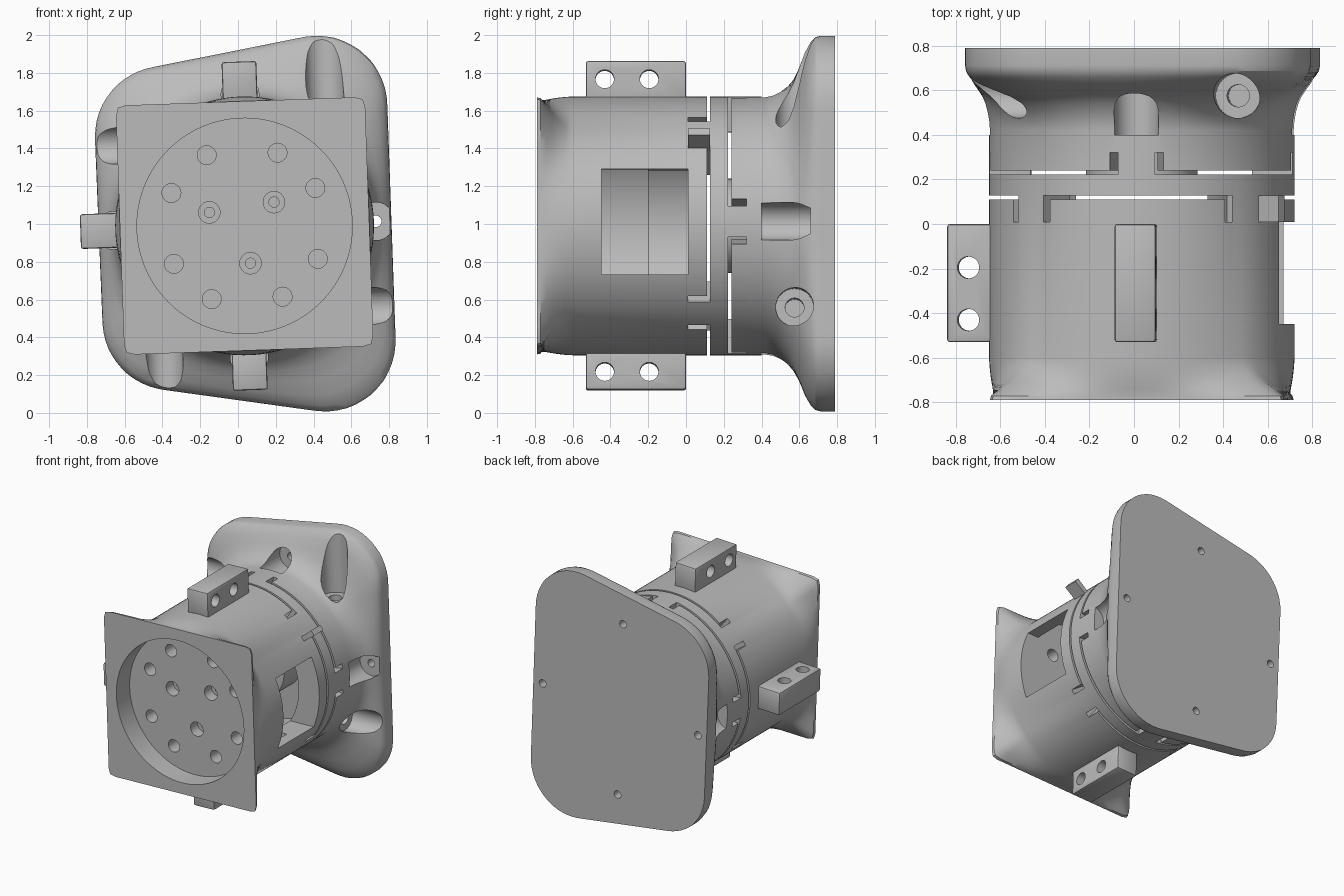
import bpy, bmesh, math
from mathutils import Vector, Matrix
from mathutils.geometry import intersect_line_line_2d

if "Cube" in bpy.data.objects:
    bpy.data.objects.remove(bpy.data.objects["Cube"], do_unlink=True)

TILT = math.radians(2)
CENTRE = Vector((0.035, 0, 0.99))
FRAME = Matrix.Translation(CENTRE) @ Matrix.Rotation(-TILT, 4, 'Y')
SEG = 144
R = 0.685

grey = bpy.data.materials.new("plain grey")
grey.use_nodes = True
grey.diffuse_color = (0.5, 0.5, 0.5, 1)
grey.node_tree.nodes["Principled BSDF"].inputs["Base Color"].default_value = (0.5, 0.5, 0.5, 1)


def finish(bm, name):
    """Turn a bmesh built around the y axis into a placed object."""
    bm.transform(FRAME)
    bmesh.ops.recalc_face_normals(bm, faces=bm.faces[:])
    mesh = bpy.data.meshes.new(name)
    bm.to_mesh(mesh)
    bm.free()
    mesh.materials.append(grey)
    ob = bpy.data.objects.new(name, mesh)
    bpy.context.collection.objects.link(ob)
    return ob


def spin(k):
    return Matrix.Rotation(k * math.pi / 2, 4, 'Y')


def polar(r, a, y):
    return Vector((r * math.cos(a), y, r * math.sin(a)))


def loft(bm, rings):
    """Skin closed rings of points and cap both ends."""
    rows = [[bm.verts.new(p) for p in ring] for ring in rings]
    for a, b in zip(rows, rows[1:]):
        for i in range(len(a)):
            j = (i + 1) % len(a)
            bm.faces.new((a[i], a[j], b[j], b[i]))
    bm.faces.new(rows[0])
    bm.faces.new(rows[-1])


def lathe(bm, profile, offset=(0, 0, 0), seg=SEG, turn=Matrix()):
    loft(bm, [[turn @ (polar(r, 2 * math.pi * i / seg, y) + Vector(offset))
               for i in range(seg)] for r, y in profile])


def box(bm, lo, hi, turn=Matrix()):
    lo, hi = Vector(lo), Vector(hi)
    m = turn @ Matrix.Translation((lo + hi) / 2) @ Matrix.Diagonal((*(hi - lo), 1))
    return bmesh.ops.create_cube(bm, size=1, matrix=m)["verts"]


def sector(bm, mid, half, y0, y1, r0=0.45, r1=0.8):
    """Arc-shaped block, angles in degrees."""
    n = max(2, int(half))
    rings = []
    for i in range(n + 1):
        a = math.radians(mid - half + 2 * half * i / n)
        rings.append([polar(r, a, y) for r, y in ((r0, y0), (r1, y0), (r1, y1), (r0, y1))])
    loft(bm, rings)


def cut(ob, bm, name):
    cutter = finish(bm, name)
    cutter.hide_render = True
    mod = ob.modifiers.new(name, 'BOOLEAN')
    mod.operation, mod.solver, mod.object = 'DIFFERENCE', 'EXACT', cutter
    bpy.context.view_layer.objects.active = ob
    bpy.ops.object.modifier_apply(modifier=mod.name)
    bpy.data.objects.remove(cutter, do_unlink=True)


def shade(ob):
    bpy.ops.object.select_all(action='DESELECT')
    ob.select_set(True)
    bpy.context.view_layer.objects.active = ob
    bpy.ops.object.shade_smooth_by_angle(angle=math.radians(30))


def rounded(corners, radius, steps=10):
    """Outline of a polygon with filleted corners."""
    out = []
    for i, c in enumerate(corners):
        u = (corners[i - 1] - c).normalized()
        v = (corners[(i + 1) % len(corners)] - c).normalized()
        half = u.angle(v) / 2
        mid = c + (u + v).normalized() * radius / math.sin(half)
        reach = radius / math.tan(half)
        a, b = c + u * reach - mid, c + v * reach - mid
        out += [mid + a.lerp(b, k / steps).normalized() * radius for k in range(steps + 1)]
    return out


def radii(outline):
    """Distance from the axis to the outline at every step of angle."""
    result = []
    for i in range(SEG):
        a = 2 * math.pi * i / SEG
        far = Vector((math.cos(a), math.sin(a))) * 5
        hits = [intersect_line_line_2d(Vector((0, 0)), far, p, q)
                for p, q in zip(outline, outline[1:] + outline[:1])]
        result.append(max(h.length for h in hits if h))
    return result


# Housing: square front flange, round barrel, irregular rear plate
S = 0.66
square = radii(rounded([Vector(c) for c in ((S, S), (-S, S), (-S, -S), (S, -S))], 0.04))
to_local = Matrix.Rotation(-TILT, 2)
plate = radii(rounded([to_local @ Vector((x - CENTRE.x, z - CENTRE.z)) for x, z in
                       ((0.775, 2.075), (-0.77, 1.767), (-0.705, 0.165), (0.85, -0.05))], 0.37))
front_blend = [(-0.79, 1), (-0.77, 0.97), (-0.74, 0.72), (-0.71, 0.47), (-0.68, 0.28),
               (-0.64, 0.1), (-0.6, 0)]
rear_blend = [(0.42, 0), (0.46, 0.03), (0.5, 0.1), (0.54, 0.21), (0.57, 0.34), (0.6, 0.54),
              (0.63, 0.76), (0.66, 0.91), (0.685, 0.98), (0.71, 1), (0.79, 1)]
rings = []
for blend, shape in ((front_blend, square), (rear_blend, plate)):
    for y, w in blend:
        rings.append([polar(R + (shape[i] - R) * w, 2 * math.pi * i / SEG, y) for i in range(SEG)])
bm = bmesh.new()
loft(bm, rings)
housing = finish(bm, "housing")

# Front pocket and stepped bore
bm = bmesh.new()
lathe(bm, [(0.57, -0.9), (0.57, -0.62)])
lathe(bm, [(0.6, -0.45), (0.6, -0.2), (0.5, -0.2), (0.5, 0.42)])
cut(housing, bm, "bore_cutter")

# Side window
bm = bmesh.new()
box(bm, (0.3, -0.448, -0.28), (0.9, 0.01, 0.28))
cut(housing, bm, "window_cutter")

# Bolt circle and three stepped centre holes in the pocket floor
bm = bmesh.new()
for k in range(4):
    for side in (-18.8, 18.8):
        a = math.radians(45 + 90 * k + side)
        lathe(bm, [(0.05, -0.7), (0.05, -0.4)], polar(0.425, a, 0), 24)
for k in range(3):
    a = math.radians(37 + 120 * k)
    lathe(bm, [(0.057, -0.7), (0.057, -0.53), (0.027, -0.53), (0.027, -0.4)], polar(0.2, a, 0), 24)
cut(housing, bm, "floor_hole_cutter")

# Two rows of flexure slits, with hooked ends
slits, hooks = bmesh.new(), bmesh.new()
for k in range(4):
    sector(slits, 90 * k, 37.5, 0.11, 0.127)
    sector(slits, 90 * k + 45, 37.5, 0.222, 0.24)
    for side in (-1, 1):
        sector(hooks, 90 * k + side * 36.5, 1.6, 0.01, 0.127)
        sector(hooks, 90 * k + 45 + side * 36.5, 1.6, 0.222, 0.32)
cut(housing, slits, "slit_cutter")
cut(housing, hooks, "hook_cutter")

# Rear plate screw recesses and radial access holes
bm = bmesh.new()
to_radial = Matrix.Rotation(math.pi / 2, 4, 'X')
for k in range(4):
    lathe(bm, [(0.1, 0.4), (0.1, 0.66), (0.03, 0.66), (0.03, 0.9)], (0, 0, 0.695), 40, spin(k))
    lathe(bm, [(0.05, 0.3), (0.05, 0.5), (0.1, 0.5), (0.1, 1.4)], (0.45, 0, -0.575), 40,
          spin(k) @ to_radial)
cut(housing, bm, "recess_cutter")
shade(housing)

# Inner hub
bm = bmesh.new()
lathe(bm, [(0.25, 0.18), (0.25, 0.43)])
shade(finish(bm, "inner_hub"))

# Drilled mounting lugs on the top, right and bottom
for name, k in (("top_lug", 0), ("right_lug", 3), ("bottom_lug", 2)):
    bm = bmesh.new()
    box(bm, (-0.092, -0.53, 0.65), (0.092, 0, 0.87), spin(k))
    bmesh.ops.bevel(bm, geom=bm.edges[:], offset=0.012, segments=2, profile=0.5, affect='EDGES')
    lug = finish(bm, name)
    bm = bmesh.new()
    across = Matrix.Rotation(math.pi / 2, 4, 'Z')
    for y in (-0.43, -0.195):
        lathe(bm, [(0.049, -0.3), (0.049, 0.3)], (y, 0, 0.775), 32, spin(k) @ across)
    cut(lug, bm, "lug_hole_cutter")
    shade(lug)
